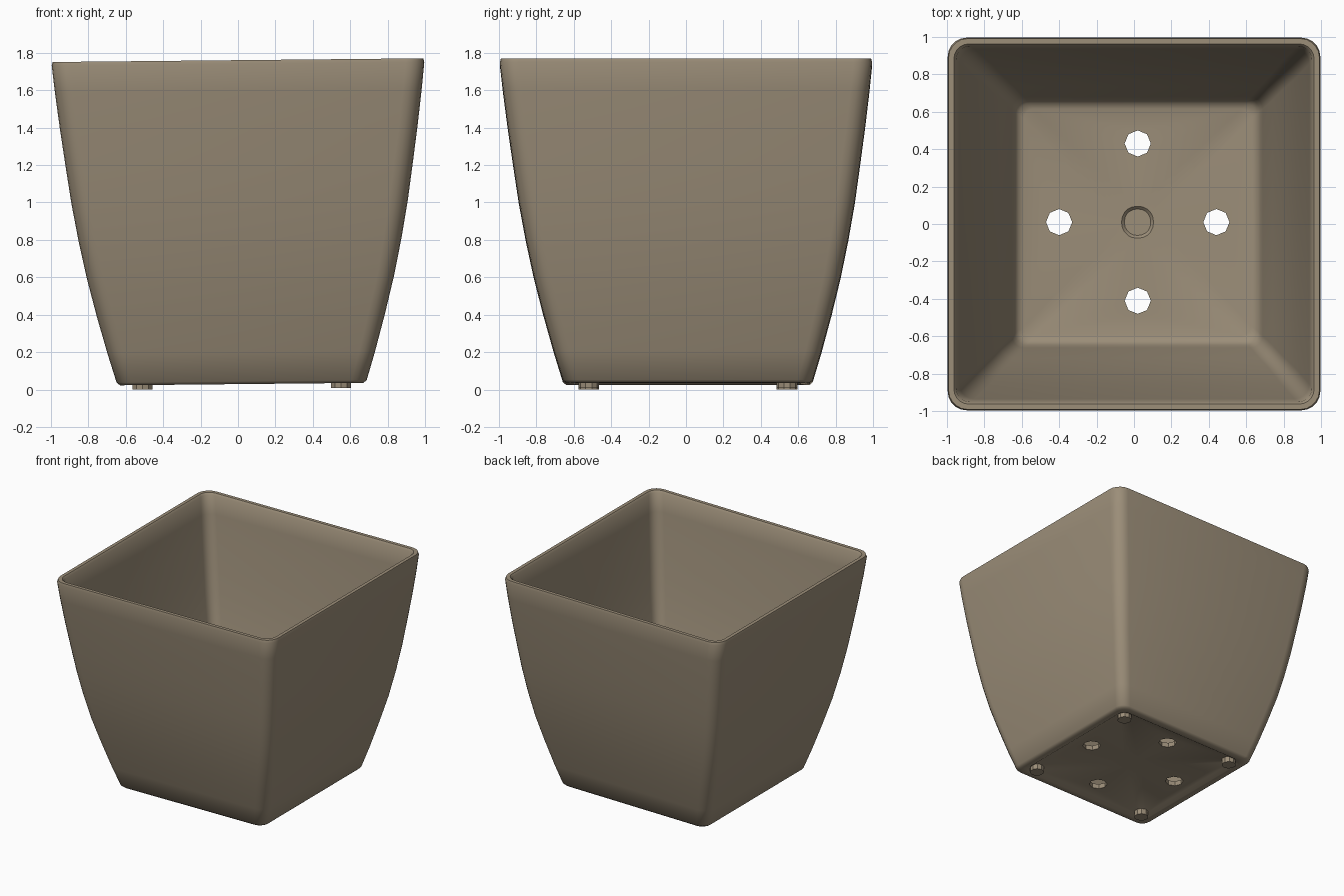
import bpy, bmesh
from math import cos, sin, pi, radians
from mathutils import Matrix, Vector

if "Cube" in bpy.data.objects:
    bpy.data.objects.remove(bpy.data.objects["Cube"])

clay = bpy.data.materials.new("taupe_clay")
clay.use_nodes = True
COLOUR = (0.33, 0.27, 0.19, 1)
clay.diffuse_color = COLOUR
clay.node_tree.nodes["Principled BSDF"].inputs["Base Color"].default_value = COLOUR

CORNER_STEPS = 5
TILT = 0.01  # the pot leans very slightly


def place(x, y, z):
    """Shift the base a little off centre and apply the lean."""
    s = max(0, 1 - z / 1.75)
    return Vector((x + 0.02 * s, y + 0.01 * s, z + TILT * x))


def make_object(name, bm):
    bmesh.ops.recalc_face_normals(bm, faces=bm.faces)
    mesh = bpy.data.meshes.new(name)
    bm.to_mesh(mesh)
    bm.free()
    obj = bpy.data.objects.new(name, mesh)
    bpy.context.collection.objects.link(obj)
    mesh.materials.append(clay)
    return obj


def ring(bm, half, radius, z):
    """Rounded square ring of vertices."""
    verts = []
    for quarter in range(4):
        for i in range(CORNER_STEPS + 1):
            a = pi / 2 * (quarter + i / CORNER_STEPS)
            mid = pi / 2 * (quarter + 0.5)
            cx = (half - radius) * (1 if cos(mid) > 0 else -1)
            cy = (half - radius) * (1 if sin(mid) > 0 else -1)
            verts.append(bm.verts.new(place(cx + radius * cos(a), cy + radius * sin(a), z)))
    return verts


def loft(name, sections):
    bm = bmesh.new()
    rings = [ring(bm, *s) for s in sections]
    for low, high in zip(rings, rings[1:]):
        for i in range(len(low)):
            j = (i + 1) % len(low)
            bm.faces.new((low[i], low[j], high[j], high[i]))
    bm.faces.new(rings[0])
    bm.faces.new(rings[-1])
    return make_object(name, bm)


def disc(name, x, y, radius, z0, z1, sides):
    bm = bmesh.new()
    bmesh.ops.create_cone(bm, cap_ends=True, segments=sides, radius1=radius, radius2=radius,
                          depth=z1 - z0, matrix=Matrix.Translation((x, y, (z0 + z1) / 2)))
    return make_object(name, bm)


def activate(obj):
    bpy.ops.object.select_all(action="DESELECT")
    obj.select_set(True)
    bpy.context.view_layer.objects.active = obj


# Half width, corner radius, height: underside, outer wall, rim, inner wall, floor
underside = [(0.08, 0.075, 0.055), (0.57, 0.05, 0.05), (0.60, 0.06, 0.03)]
outer = [(0.65, 0.07, 0.03), (0.668, 0.08, 0.045), (0.715, 0.085, 0.2), (0.77, 0.09, 0.4),
         (0.82, 0.09, 0.6), (0.862, 0.095, 0.8), (0.898, 0.1, 1.0), (0.927, 0.1, 1.2),
         (0.955, 0.1, 1.4), (0.98, 0.1, 1.6), (0.995, 0.1, 1.74)]
rim = [(0.99, 0.1, 1.76), (0.962, 0.08, 1.76), (0.95, 0.075, 1.745)]
inner = [(h - 0.045, r - 0.02, z) for h, r, z in reversed(outer[2:-1])]
floor = [(0.655, 0.06, 0.13), (0.635, 0.06, 0.10), (0.605, 0.05, 0.09),
         (0.085, 0.08, 0.09), (0.07, 0.065, 0.075)]
pot = loft("pot", underside + outer + rim + inner + floor)

# Four drainage holes through the floor
for i in range(4):
    a = i * pi / 2
    cutter = disc("hole_cutter", 0.02 + 0.42 * cos(a), 0.01 + 0.42 * sin(a), 0.07, -0.1, 0.3, 8)
    cutter.hide_render = True
    activate(pot)
    cut = pot.modifiers.new("drain_hole", "BOOLEAN")
    cut.operation = "DIFFERENCE"
    cut.solver = "EXACT"
    cut.object = cutter
    bpy.ops.object.modifier_apply(modifier=cut.name)
    bpy.data.objects.remove(cutter)

activate(pot)
bpy.ops.object.shade_smooth_by_angle(angle=radians(40))

# Low feet under the corners
for sx in (-1, 1):
    for sy in (-1, 1):
        x, y = 0.02 + 0.53 * sx, 0.01 + 0.53 * sy
        side = ("left" if sx > 0 else "right") + ("_back" if sy > 0 else "_front")
        disc("foot_" + side, x, y, 0.055, 0.005 + TILT * (x - 0.02), 0.055, 10)
